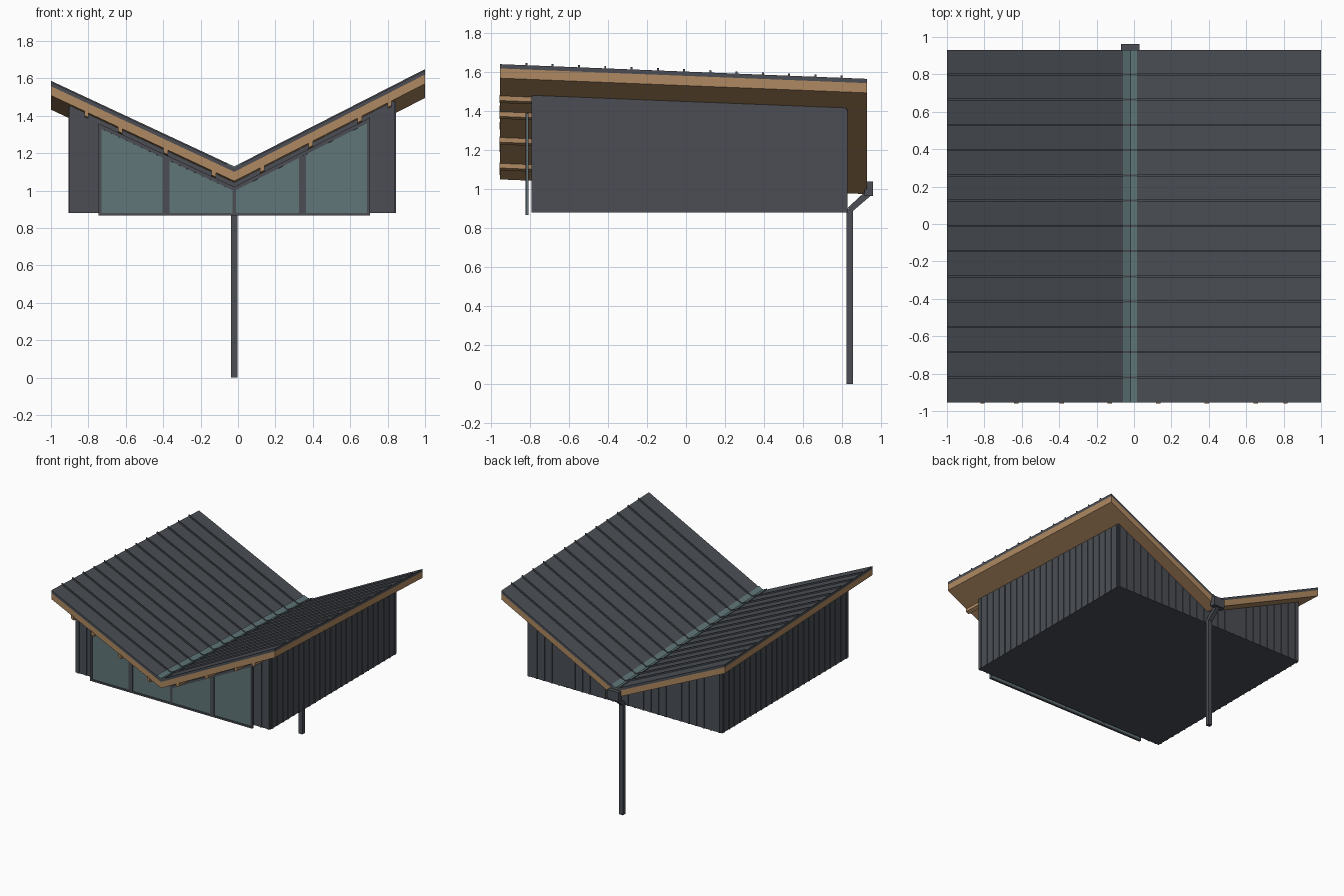
import bpy
import bmesh

cube = bpy.data.objects.get("Cube")
if cube:
    bpy.data.objects.remove(cube)


def material(name, color):
    m = bpy.data.materials.new(name)
    m.use_nodes = True
    m.diffuse_color = (*color, 1)
    m.node_tree.nodes["Principled BSDF"].inputs["Base Color"].default_value = (*color, 1)
    return m


METAL = material("charcoal metal", (0.069, 0.076, 0.089))
WOOD = material("warm wood", (0.43, 0.25, 0.12))
GLASS = material("teal glass", (0.115, 0.18, 0.19))

VALLEY = -0.02
LEFT, RIGHT = -1.0, 1.0
FRONT, BACK = -0.955, 0.93
FLOOR = 0.88
WALL_X = (-0.9, 0.84)
WALL_Y = (-0.79, 0.825)


def underside(x, y):
    """Height of the butterfly roof's underside, falling gently to the back."""
    slope = 0.51 if x > VALLEY else 0.467
    return 1.05 + slope * abs(x - VALLEY) - 0.04 * (y - FRONT)


def add_object(name, bm, mat):
    bmesh.ops.recalc_face_normals(bm, faces=bm.faces)
    mesh = bpy.data.meshes.new(name)
    bm.to_mesh(mesh)
    bm.free()
    mesh.materials.append(mat)
    obj = bpy.data.objects.new(name, mesh)
    bpy.context.collection.objects.link(obj)
    return obj


def prism(name, parts, mat):
    """Extrude x-z profiles along y. A point (x, z) is absolute; (x, z, True) is relative to the roof."""
    bm = bmesh.new()
    for pts, y0, y1 in parts:
        rings = [[bm.verts.new((p[0], y, p[1] + (underside(p[0], y) if len(p) > 2 else 0)))
                  for p in pts] for y in (y0, y1)]
        bm.faces.new(rings[0])
        bm.faces.new(rings[1])
        n = len(pts)
        for i in range(n):
            j = (i + 1) % n
            bm.faces.new((rings[0][i], rings[0][j], rings[1][j], rings[1][i]))
    return add_object(name, bm, mat)


def roof_band(x0, x1, low, high):
    """A V-shaped profile lying parallel to the roof."""
    xs = (x0, VALLEY, x1)
    return [(x, low, True) for x in xs] + [(x, high, True) for x in reversed(xs)]


def upright(x0, x1, bottom, top):
    """A vertical strip with its head cut to the roof pitch."""
    return [(x0, bottom), (x1, bottom), (x1, top, True), (x0, top, True)]


def box(x0, x1, z0, z1):
    return [(x0, z0), (x1, z0), (x1, z1), (x0, z1)]


# Roof deck, metal covering and standing seams
prism("roof_deck", [(roof_band(LEFT, RIGHT, 0, 0.05), FRONT, BACK)], WOOD)
prism("roof_covering", [(roof_band(LEFT, RIGHT, 0.05, 0.072), FRONT, BACK)], METAL)
seams = [0.8 - 0.135 * i for i in range(13)]
prism("roof_seams", [(roof_band(LEFT, RIGHT, 0.07, 0.084), y - 0.005, y + 0.005)
                     for y in seams], METAL)

# Valley flashing
prism("valley_flashing", [(roof_band(VALLEY - 0.038, VALLEY + 0.036, 0.07, 0.079),
                           FRONT, BACK)], GLASS)

# Purlin ends under the front overhang
purlins = []
for x in (-0.81, -0.63, -0.385, -0.13, 0.13, 0.39, 0.65, 0.81):
    strip = [(x - 0.012, -0.024, True), (x + 0.012, -0.024, True),
             (x + 0.012, 0.005, True), (x - 0.012, 0.005, True)]
    purlins.append((strip, FRONT - 0.004, WALL_Y[0]))
prism("purlins", purlins, WOOD)

# Walled room
walls = [(WALL_X[0], FLOOR), (WALL_X[1], FLOOR), (WALL_X[1], 0.005, True),
         (VALLEY, 0.005, True), (WALL_X[0], 0.005, True)]
prism("walls", [(walls, *WALL_Y)], METAL)

# Cladding battens on all sides
DEPTH, WIDTH, STEP = 0.005, 0.014, 0.068
battens = []
y = WALL_Y[0] + 0.02
while y < WALL_Y[1] - WIDTH:
    battens.append((upright(WALL_X[0] - DEPTH, WALL_X[0], FLOOR, -0.008), y, y + WIDTH))
    battens.append((upright(WALL_X[1], WALL_X[1] + DEPTH, FLOOR, -0.008), y, y + WIDTH))
    y += STEP
x = WALL_X[0] + 0.02
while x < WALL_X[1] - WIDTH:
    strip = upright(x, x + WIDTH, FLOOR, -0.008)
    battens.append((strip, WALL_Y[1], WALL_Y[1] + DEPTH))
    if x < -0.77 or x > 0.71:
        battens.append((strip, WALL_Y[0] - DEPTH, WALL_Y[0]))
    x += STEP
prism("wall_battens", battens, METAL)

# Front window: glass sheet, surround and mullions
W0, W1, SILL = -0.745, 0.705, 0.868
HEAD = -0.025
glass = [(W0, SILL), (W1, SILL), (W1, HEAD, True), (VALLEY, HEAD, True), (W0, HEAD, True)]
prism("window_glass", [(glass, -0.818, -0.811)], GLASS)
F0, F1 = -0.825, -0.809
frame = [(roof_band(W0, W1, HEAD - 0.022, HEAD), F0, F1),
         (box(W0, W1, SILL - 0.002, SILL + 0.012), F0, F1),
         (upright(W0, W0 + 0.016, SILL, HEAD), F0, F1),
         (upright(W1 - 0.016, W1, SILL, HEAD), F0, F1)]
for x, half in ((-0.385, 0.018), (VALLEY, 0.009), (0.345, 0.018)):
    frame.append((upright(x - half, x + half, SILL, HEAD - 0.005), F0 + 0.001, F1 - 0.001))
prism("window_frame", frame, METAL)

# Rainwater hopper and square downpipe at the back of the valley
prism("rain_hopper", [(box(-0.07, 0.03, 0.965, 1.04), 0.918, 0.962)], METAL)
P0, P1 = VALLEY - 0.017, VALLEY + 0.017
prism("downpipe", [(box(P0, P1, 0, 0.9), 0.825, 0.858)], METAL)

# Sloping pipe joining hopper and downpipe
bm = bmesh.new()
side = [(0.832, 0.905), (0.858, 0.888), (0.95, 0.967), (0.918, 0.985)]
face = bm.faces.new([bm.verts.new((P0, y, z)) for y, z in side])
new = bmesh.ops.extrude_face_region(bm, geom=[face])["geom"]
bmesh.ops.translate(bm, vec=(P1 - P0, 0, 0),
                    verts=[v for v in new if isinstance(v, bmesh.types.BMVert)])
add_object("pipe_elbow", bm, METAL)
